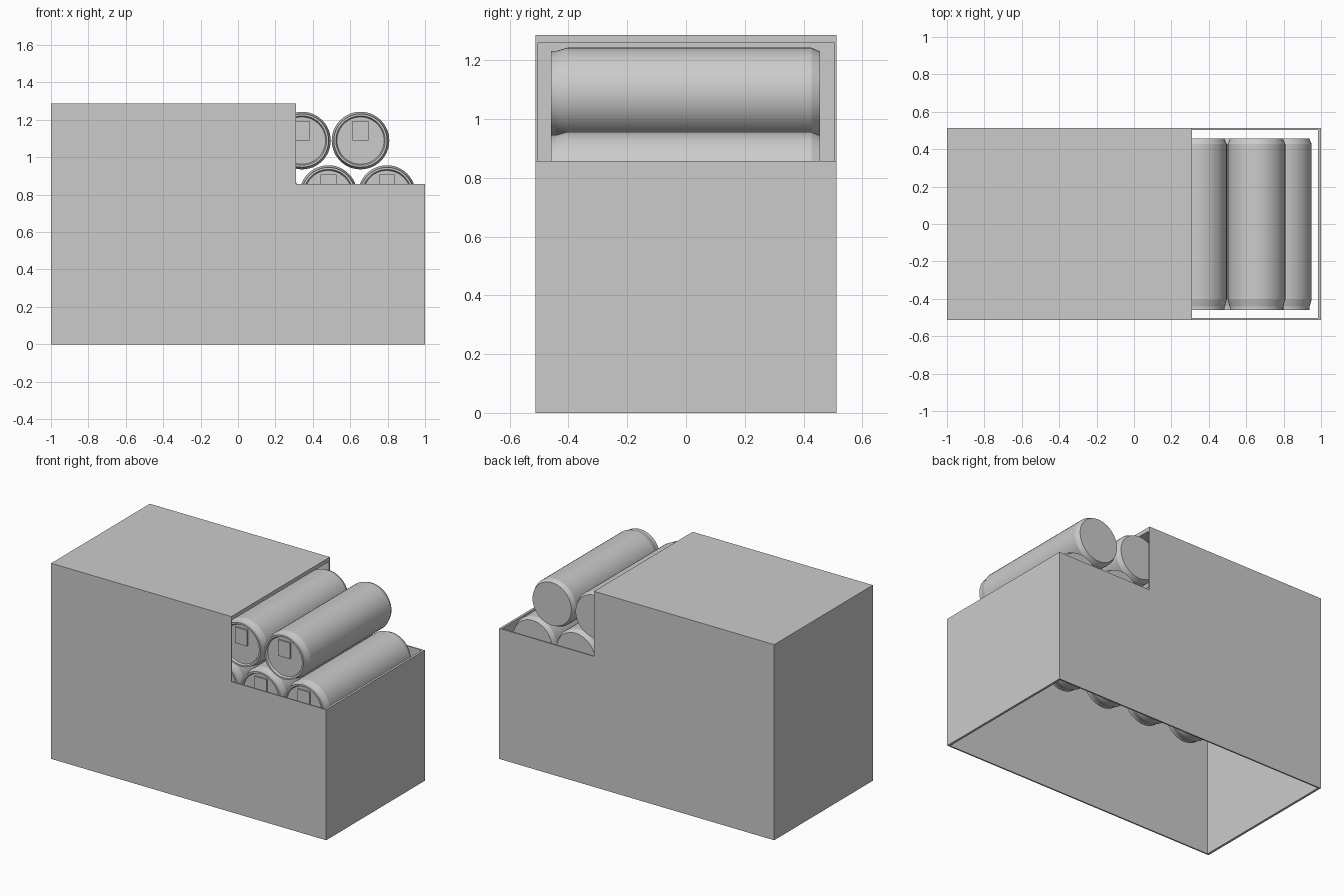
import bpy, bmesh, math
from mathutils import Matrix, Vector

if "Cube" in bpy.data.objects:
    bpy.data.objects.remove(bpy.data.objects["Cube"])


def new_object(name, bm):
    bmesh.ops.recalc_face_normals(bm, faces=bm.faces)
    mesh = bpy.data.meshes.new(name)
    bm.to_mesh(mesh)
    bm.free()
    obj = bpy.data.objects.new(name, mesh)
    bpy.context.collection.objects.link(obj)
    return obj


def add_box(bm, lo, hi):
    lo, hi = Vector(lo), Vector(hi)
    m = Matrix.Translation((lo + hi) / 2) @ Matrix.Diagonal((*(hi - lo), 1))
    bmesh.ops.create_cube(bm, size=1, matrix=m)


def box(name, lo, hi):
    bm = bmesh.new()
    add_box(bm, lo, hi)
    return new_object(name, bm)


# Carton: thin-walled, open underneath, with an opening at the upper right
carton = box("carton", (-1, -0.512, 0), (1, 0.512, 1.286))
cavity = box("cavity_cutter", (-0.985, -0.503, -0.2), (0.985, 0.503, 1.26))
opening = box("opening_cutter", (0.31, -0.8, 0.858), (1.3, 0.8, 1.6))
for cutter in (cavity, opening):
    mod = carton.modifiers.new(cutter.name, 'BOOLEAN')
    mod.operation = 'DIFFERENCE'
    mod.solver = 'EXACT'
    mod.object = cutter
    cutter.hide_render = True
    cutter.hide_viewport = True

# Can body profile: (radius, y) from the lid centre to the base centre
PROFILE = [(0, -0.447), (0.126, -0.447), (0.132, -0.46), (0.143, -0.46),
           (0.143, -0.442), (0.154, -0.404), (0.154, 0.427),
           (0.141, 0.457), (0, 0.457)]


def can_mesh():
    bm = bmesh.new()
    verts = [bm.verts.new((r, y, 0)) for r, y in PROFILE]
    edges = [bm.edges.new(pair) for pair in zip(verts, verts[1:])]
    bmesh.ops.spin(bm, geom=verts + edges, cent=(0, 0, 0), axis=(0, 1, 0),
                   angle=math.tau, steps=48, use_duplicate=False)
    bmesh.ops.remove_doubles(bm, verts=bm.verts, dist=1e-4)
    # Pull tab on the lid
    add_box(bm, (-0.043, -0.457, 0.0), (0.043, -0.446, 0.105))
    return bm


first = new_object("can", can_mesh())
bpy.context.view_layer.objects.active = first
first.select_set(True)
bpy.ops.object.shade_smooth_by_angle(angle=math.radians(15))

# Two staggered rows of cans
PITCH = 0.313
for row, x0, z, count in (("lower", 0.796, 0.803, 6), ("upper", 0.655, 1.089, 5)):
    for i in range(count):
        can = first.copy()
        can.name = f"{row}_can_{i + 1}"
        can.location = (x0 - i * PITCH, 0, z)
        bpy.context.collection.objects.link(can)
bpy.data.objects.remove(first)
